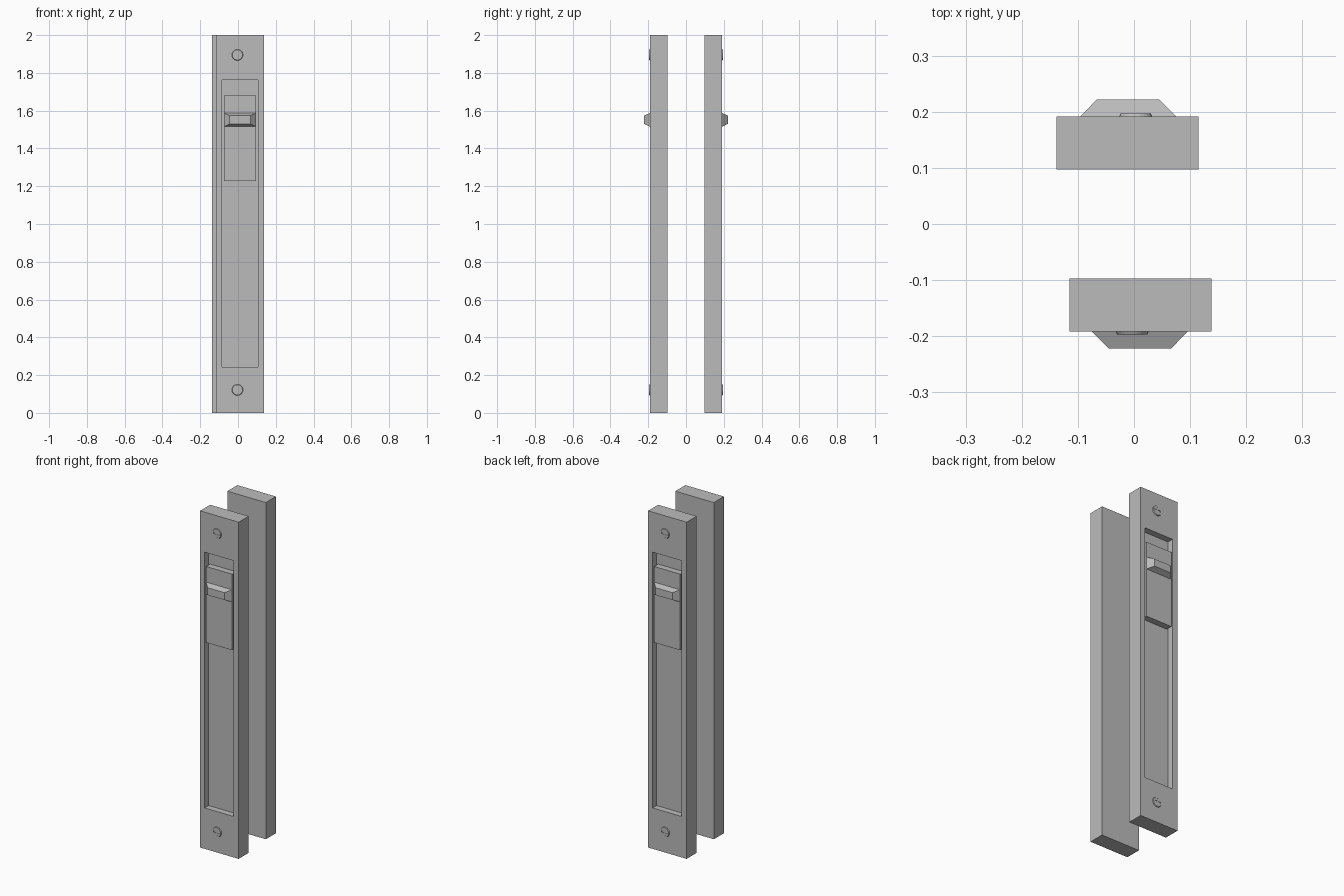
import bpy, bmesh, math
from mathutils import Matrix

cube = bpy.data.objects.get("Cube")
if cube:
    bpy.data.objects.remove(cube, do_unlink=True)

metal = bpy.data.materials.new("satin_grey_metal")
metal.use_nodes = True
colour = (0.5, 0.5, 0.5, 1)
metal.diffuse_color = colour
metal.node_tree.nodes["Principled BSDF"].inputs["Base Color"].default_value = colour

BACK, FACE, FLOOR, TIP = -0.0975, -0.1915, -0.154, -0.222


def finish(name, bm, turn):
    """Turn the part about z to its side of the door and add it to the scene."""
    bmesh.ops.recalc_face_normals(bm, faces=bm.faces)
    bm.transform(Matrix.Rotation(turn, 4, "Z"))
    mesh = bpy.data.meshes.new(name)
    bm.to_mesh(mesh)
    bm.free()
    mesh.materials.append(metal)
    obj = bpy.data.objects.new(name, mesh)
    bpy.context.collection.objects.link(obj)
    return obj


def loft(name, rings, turn):
    """Skin rectangles (x0, x1, z0, z1, y) in order and cap both ends."""
    bm = bmesh.new()
    loops = [[bm.verts.new((x, y, z)) for x, z in ((a, c), (b, c), (b, d), (a, d))]
             for a, b, c, d, y in rings]
    for lower, upper in zip(loops, loops[1:]):
        for i in range(4):
            j = (i + 1) % 4
            bm.faces.new((lower[i], lower[j], upper[j], upper[i]))
    bm.faces.new(loops[0])
    bm.faces.new(loops[-1])
    return finish(name, bm, turn)


def screw(name, z, turn):
    """Low screw head with a cross-shaped slot."""
    place = Matrix.Translation((-0.003, FACE - 0.001, z)) @ Matrix.Rotation(math.pi / 2, 4, "X")
    bm = bmesh.new()
    bmesh.ops.create_cone(bm, cap_ends=True, segments=24, radius1=0.031,
                          radius2=0.027, depth=0.008, matrix=place)
    head = finish(name, bm, turn)
    # Cross cutters, one bar each way
    for k in range(2):
        bm = bmesh.new()
        bar = Matrix.Rotation(k * math.pi / 2, 4, "Z") @ Matrix.Diagonal((0.04, 0.009, 0.008, 1))
        bmesh.ops.create_cube(bm, size=1, matrix=place @ Matrix.Translation((0, 0, 0.005)) @ bar)
        cutter = finish(name + "_slot_cutter", bm, turn)
        cutter.hide_render = True
        cutter.hide_set(True)
        cutter.display_type = "WIRE"
        cut = head.modifiers.new("slot", "BOOLEAN")
        cut.operation = "DIFFERENCE"
        cut.object = cutter


for side, turn in (("front", 0), ("back", math.pi)):
    # Plate with a long finger recess
    outer, pocket = (-0.115, 0.138, 0, 2), (-0.085, 0.105, 0.243, 1.762)
    loft(side + "_plate", [(*outer, BACK), (*outer, FACE), (*pocket, FACE), (*pocket, FLOOR)], turn)
    # Latch slider running in the recess
    slide = (-0.075, 0.096, 1.228, 1.68)
    loft(side + "_slider", [(*slide, FLOOR), (*slide, FACE)], turn)
    # Tapered thumb grip
    loft(side + "_thumb_grip", [(-0.075, 0.096, 1.515, 1.587, FACE),
                                (-0.045, 0.066, 1.53, 1.574, TIP)], turn)
    # Fixing screws
    screw(side + "_upper_screw", 1.895, turn)
    screw(side + "_lower_screw", 0.122, turn)
